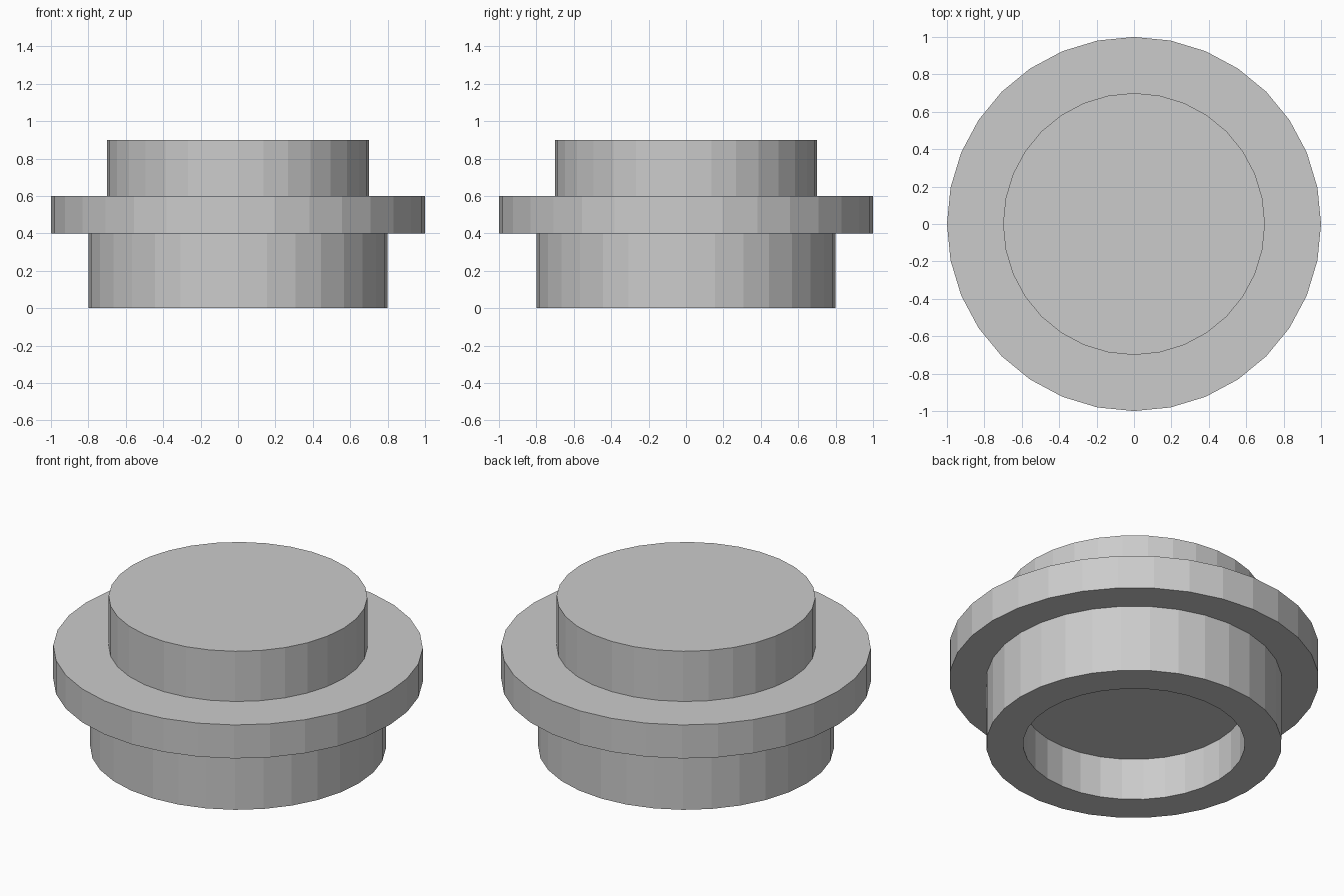
import bpy, bmesh
from math import cos, sin, tau

if "Cube" in bpy.data.objects:
    bpy.data.objects.remove(bpy.data.objects["Cube"])

SIDES = 32

# Stepped outline (radius, height), from recess ceiling round to the top disc
PROFILE = [(0.6, 0.25), (0.6, 0.0), (0.8, 0.0), (0.8, 0.4),
           (1.0, 0.4), (1.0, 0.6), (0.7, 0.6), (0.7, 0.9)]


def lathe(name, profile, sides):
    bm = bmesh.new()
    rings = [[bm.verts.new((r * cos(tau * i / sides), r * sin(tau * i / sides), z))
              for i in range(sides)] for r, z in profile]
    for a, b in zip(rings, rings[1:]):
        for i in range(sides):
            j = (i + 1) % sides
            bm.faces.new((a[i], a[j], b[j], b[i]))
    # Close both ends with flat discs
    bm.faces.new(rings[0][::-1])
    bm.faces.new(rings[-1])
    bmesh.ops.recalc_face_normals(bm, faces=bm.faces)
    mesh = bpy.data.meshes.new(name)
    bm.to_mesh(mesh)
    bm.free()
    obj = bpy.data.objects.new(name, mesh)
    bpy.context.collection.objects.link(obj)
    return obj


# Round plate with stud on top and hollow base
lathe("round_stud_plate", PROFILE, SIDES)
